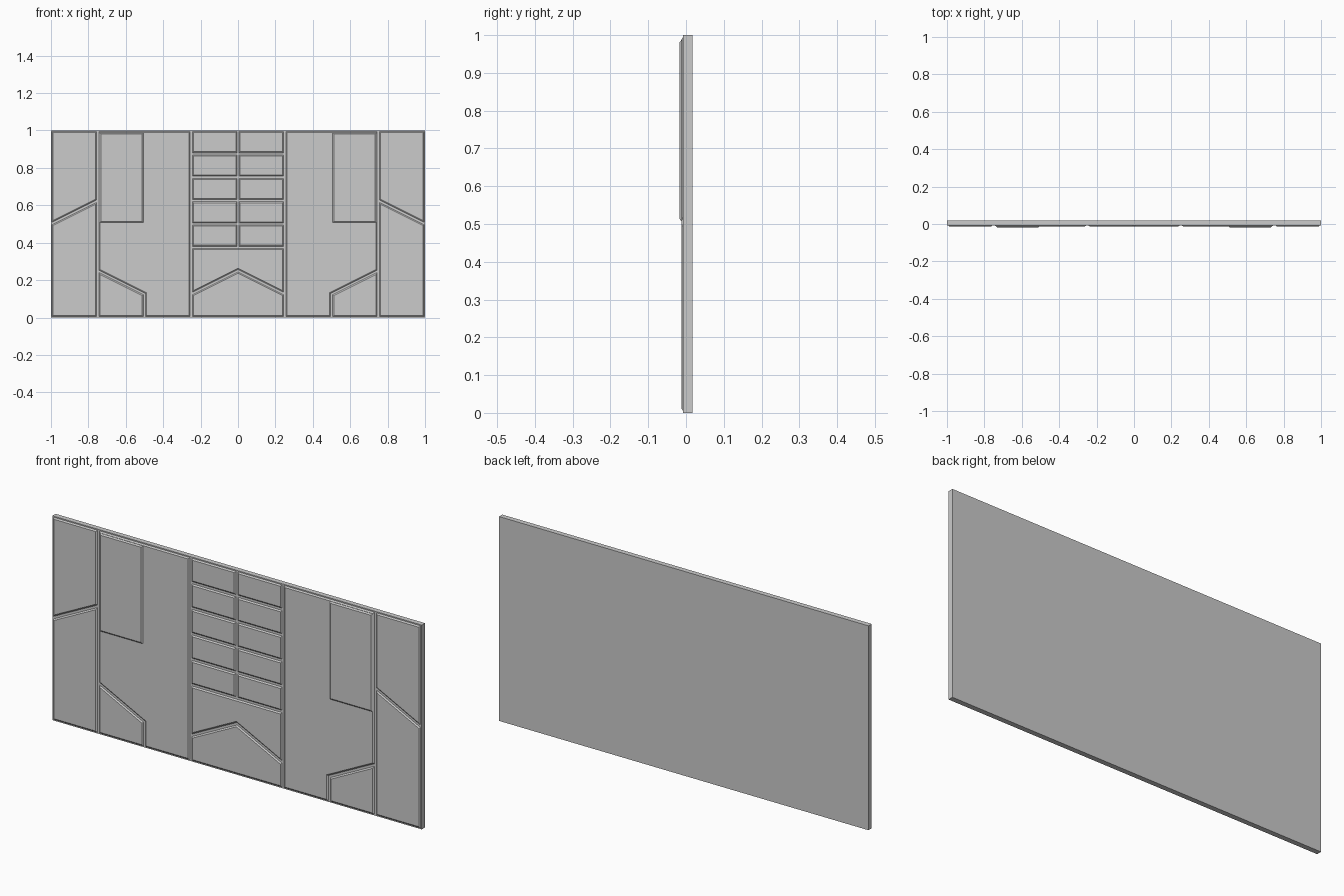
import bpy
import bmesh
from mathutils import Vector

if "Cube" in bpy.data.objects:
    bpy.data.objects.remove(bpy.data.objects["Cube"])

BACK, FRONT, STEP = 0.0175, -0.0075, 0.005   # slab faces and panel relief
GAP, BEVEL = 0.0055, 0.0065                  # groove half width, sloped edge width


def inset(points, d):
    """Move every edge of a counter-clockwise outline inward by d."""
    pts = [Vector(p) for p in points]
    out = []
    for i, p in enumerate(pts):
        a = (p - pts[i - 1]).normalized()
        b = (pts[(i + 1) % len(pts)] - p).normalized()
        na, nb = Vector((-a.y, a.x)), Vector((-b.y, b.x))
        out.append(p + (na + nb) * d / (1 + na.dot(nb)))
    return out


def panel(name, outline, y=FRONT, gap=GAP):
    """Raised plate with sloped edges, facing -y."""
    bm = bmesh.new()
    base = [bm.verts.new((p.x, y, p.y)) for p in inset(outline, gap)]
    top = [bm.verts.new((p.x, y - STEP, p.y)) for p in inset(outline, gap + BEVEL)]
    n = len(base)
    for i in range(n):
        j = (i + 1) % n
        bm.faces.new((base[i], base[j], top[j], top[i]))
    bm.faces.new(top)
    me = bpy.data.meshes.new(name)
    bm.to_mesh(me)
    bm.free()
    bpy.context.collection.objects.link(bpy.data.objects.new(name, me))


def rect(x0, x1, z0, z1):
    return [(x0, z0), (x1, z0), (x1, z1), (x0, z1)]


def pair(name, outline, **kw):
    """Left panel and its mirror image on the right."""
    panel(name + "_left", outline, **kw)
    panel(name + "_right", [(-x, z) for x, z in reversed(outline)], **kw)


# backing slab
bpy.ops.mesh.primitive_cube_add(size=1, location=(0, (BACK + FRONT) / 2, 0.5))
slab = bpy.context.object
slab.name = "wall_slab"
slab.scale = (2, BACK - FRONT, 1)
bpy.ops.object.transform_apply(location=False, rotation=False, scale=True)

# outer columns, split by a slanted groove
pair("outer_lower_panel", [(-1, 0), (-.75, 0), (-.75, .625), (-1, .5)])
pair("outer_upper_panel", [(-1, .5), (-.75, .625), (-.75, 1), (-1, 1)])

# large panels with a cut-off foot and a raised plate on top
pair("large_panel", [(-.75, .25), (-.5, .125), (-.5, 0), (-.25, 0), (-.25, 1), (-.75, 1)])
pair("foot_panel", [(-.75, 0), (-.5, 0), (-.5, .125), (-.75, .25)])
pair("raised_plate", rect(-.744, -.5, .502, .992), y=FRONT - STEP)

# two columns of small tiles
for row in range(5):
    z = 0.375 + 0.125 * row
    pair(f"tile_{row + 1}", rect(-.25, 0, z, z + .125))

# centre panels meeting at a chevron groove
panel("chevron_upper_panel", [(-.25, .125), (0, .25), (.25, .125), (.25, .375), (-.25, .375)])
panel("chevron_lower_panel", [(-.25, 0), (.25, 0), (.25, .125), (0, .25), (-.25, .125)])
